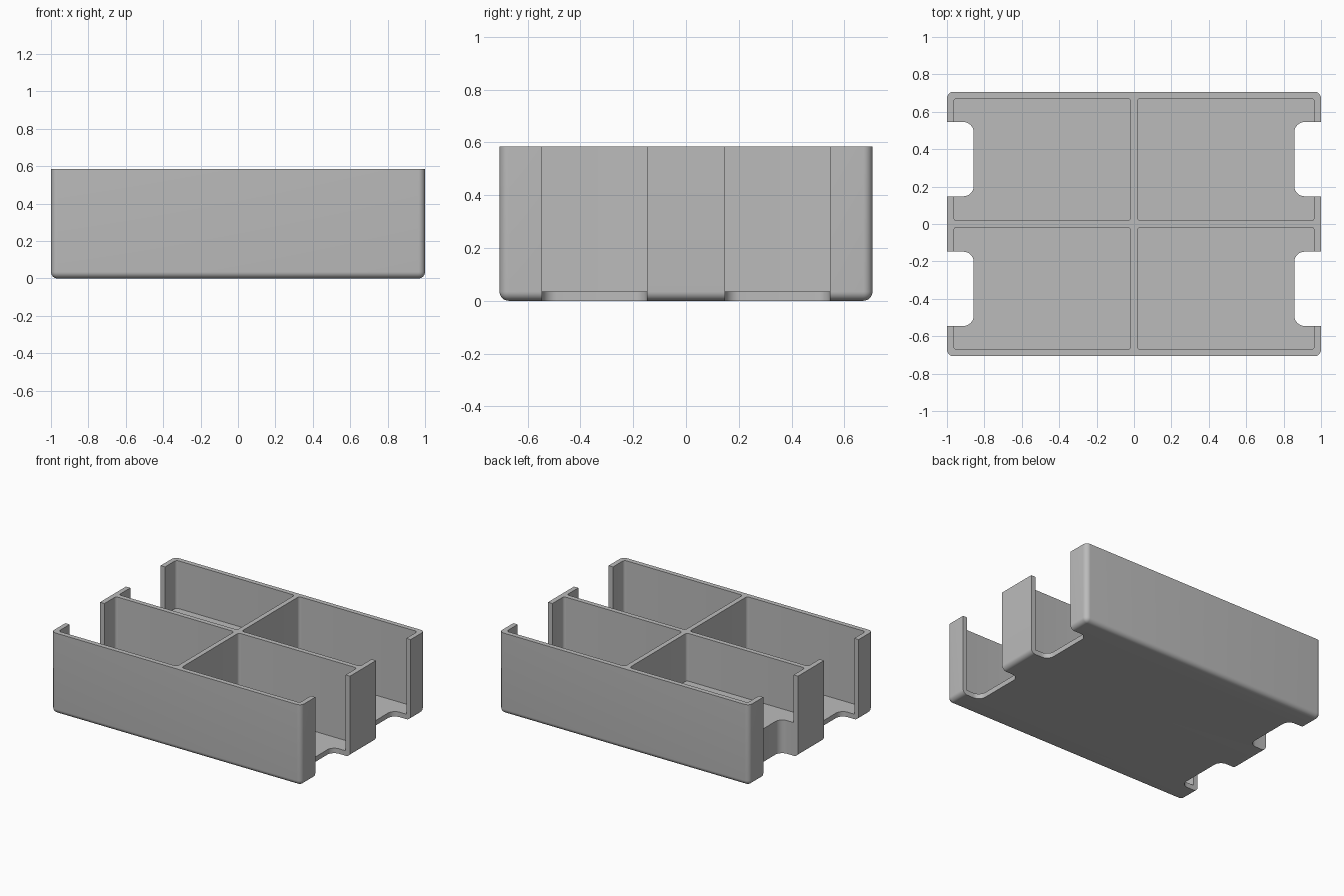
import bpy
import bmesh
from mathutils import Matrix, Vector
from math import radians

cube = bpy.data.objects.get("Cube")
if cube:
    bpy.data.objects.remove(cube, do_unlink=True)

HALF_X, HALF_Y, HEIGHT = 1.0, 0.707, 0.585
WALL = 0.035
FLOOR, RAISED_FLOOR = 0.036, 0.24


def rounded_block(name, low, high, radius, pick_edge):
    """Box between two corners, rounded on the edges that pick_edge accepts."""
    low, high = Vector(low), Vector(high)
    bm = bmesh.new()
    matrix = Matrix.Translation((low + high) / 2) @ Matrix.Diagonal((*(high - low), 1))
    bmesh.ops.create_cube(bm, size=1, matrix=matrix)
    edges = [e for e in bm.edges if pick_edge(e)]
    bmesh.ops.bevel(bm, geom=edges, offset=radius, segments=8, profile=0.5,
                    affect='EDGES', clamp_overlap=True)
    mesh = bpy.data.meshes.new(name)
    bm.to_mesh(mesh)
    bm.free()
    obj = bpy.data.objects.new(name, mesh)
    bpy.context.collection.objects.link(obj)
    return obj


def is_vertical(edge):
    a, b = (v.co for v in edge.verts)
    return abs(a.z - b.z) > 0.1


def below_rim(edge):
    return any(v.co.z < 0.1 for v in edge.verts)


def inner_vertical(edge):
    return is_vertical(edge) and abs(edge.verts[0].co.x) < HALF_X


def carve(target, cutter):
    cutter.hide_render = True
    mod = target.modifiers.new("carve", 'BOOLEAN')
    mod.operation = 'DIFFERENCE'
    mod.solver = 'EXACT'
    mod.object = cutter
    bpy.context.view_layer.objects.active = target
    bpy.ops.object.modifier_apply(modifier=mod.name)
    bpy.data.objects.remove(cutter, do_unlink=True)


def span(sign, a, b):
    return sorted((sign * a, sign * b))


# Outer body, rounded at the corners and underside
tray = rounded_block("divided_tray", (-HALF_X, -HALF_Y, 0),
                     (HALF_X, HALF_Y, HEIGHT), 0.035, below_rim)

for sx in (-1, 1):
    for sy in (-1, 1):
        # Compartment; the back one on the -x side has a raised floor
        floor = RAISED_FLOOR if (sx, sy) == (-1, 1) else FLOOR
        x0, x1 = span(sx, WALL / 2, HALF_X - WALL)
        y0, y1 = span(sy, WALL / 2, HALF_Y - WALL)
        carve(tray, rounded_block("compartment_cutter", (x0, y0, floor),
                                  (x1, y1, HEIGHT + 0.2), 0.02, is_vertical))

        # Finger notch through the end wall and floor
        x0, x1 = span(sx, 0.857, HALF_X + 0.2)
        y0, y1 = span(sy, 0.148, 0.545)
        carve(tray, rounded_block("notch_cutter", (x0, y0, -0.2),
                                  (x1, y1, HEIGHT + 0.3), 0.055, inner_vertical))

# Single grey plastic
grey = bpy.data.materials.new("plain_grey")
grey.use_nodes = True
colour = (0.5, 0.5, 0.5, 1)
grey.diffuse_color = colour
grey.node_tree.nodes["Principled BSDF"].inputs["Base Color"].default_value = colour
tray.data.materials.clear()
tray.data.materials.append(grey)
for face in tray.data.polygons:
    face.material_index = 0

bpy.ops.object.select_all(action='DESELECT')
tray.select_set(True)
bpy.context.view_layer.objects.active = tray
bpy.ops.object.shade_smooth_by_angle(angle=radians(30))
